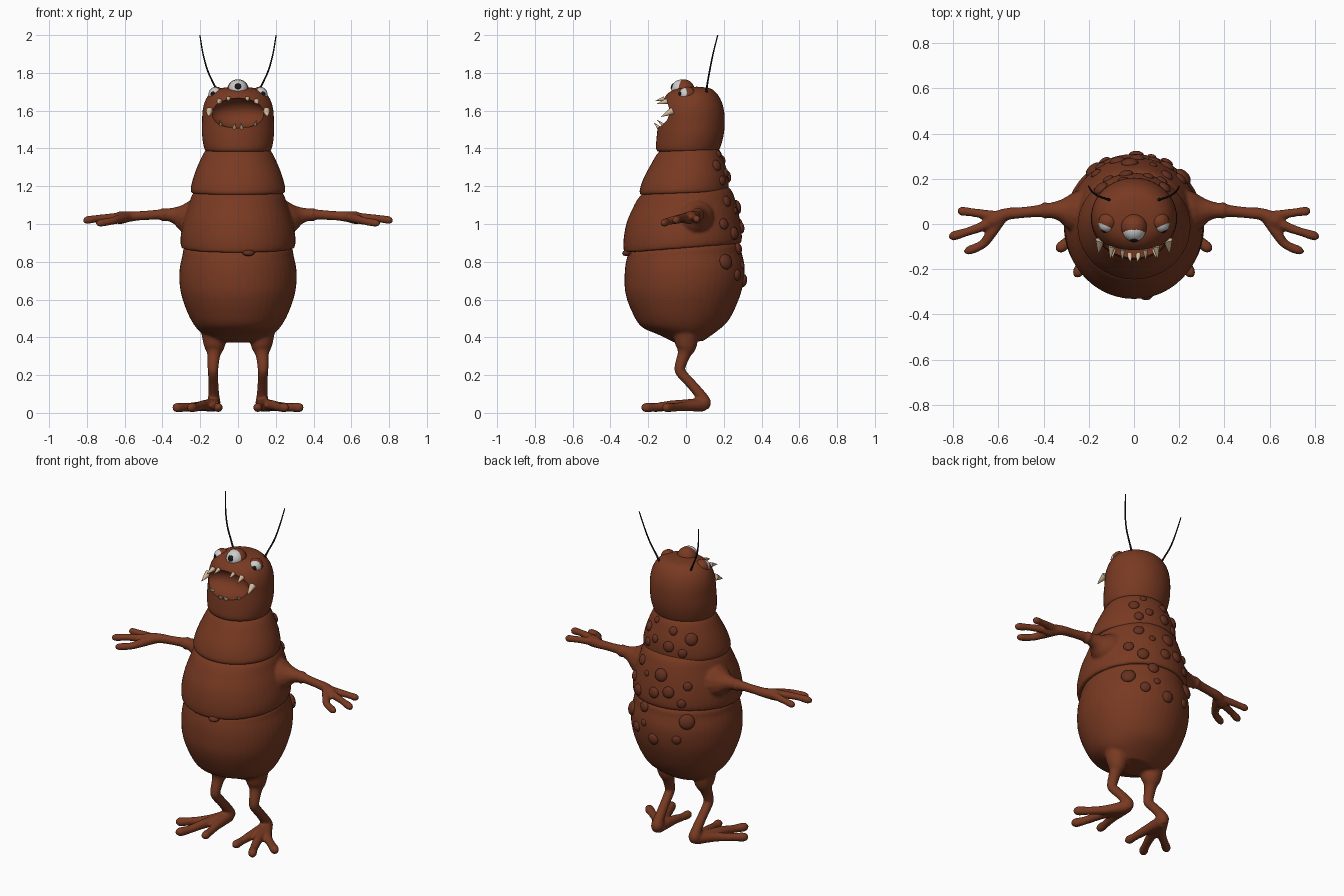
import bpy, bmesh, math
from mathutils import Vector, Quaternion

if "Cube" in bpy.data.objects:
    bpy.data.objects.remove(bpy.data.objects["Cube"])

def material(name, r, g, b):
    m = bpy.data.materials.new(name)
    m.diffuse_color = (r, g, b, 1)
    m.use_nodes = True
    m.node_tree.nodes["Principled BSDF"].inputs["Base Color"].default_value = m.diffuse_color
    return m

SKIN = material("skin", 0.19, 0.042, 0.016)
WART = material("wart", 0.13, 0.03, 0.014)
IVORY = material("ivory", 0.65, 0.48, 0.32)
WHITE = material("eye_white", 0.8, 0.8, 0.78)
BLACK = material("black", 0.01, 0.008, 0.008)

def spline(pts, n=5):
    """Catmull-Rom through tuples of any length."""
    out = []
    for i in range(len(pts) - 1):
        a, b, c, d = pts[max(i-1, 0)], pts[i], pts[i+1], pts[min(i+2, len(pts)-1)]
        for k in range(n):
            t = k / n
            out.append([0.5 * (2*q + (r-p)*t + (2*p-5*q+4*r-s)*t*t + (3*q-p-3*r+s)*t**3)
                        for p, q, r, s in zip(a, b, c, d)])
    return out + [list(pts[-1])]

def loft(bm, rings):
    """Skin closed rings of points and cap both ends."""
    vs = [[bm.verts.new(p) for p in ring] for ring in rings]
    n = len(vs[0])
    for a, b in zip(vs, vs[1:]):
        for i in range(n):
            bm.faces.new((a[i], a[(i+1) % n], b[(i+1) % n], b[i]))
    bm.faces.new(vs[0])
    bm.faces.new(vs[-1])

def segment(bm, rings, tilt, n=48):
    """Body ring rows: z, half width, front y, back y."""
    rows = []
    for z, rx, yf, yb in spline(rings):
        row = []
        for i in range(n):
            a = 2 * math.pi * i / n
            y = (yf + yb) / 2 + (yb - yf) / 2 * math.sin(a)
            row.append((rx * math.cos(a), y, z + tilt * y))
        rows.append(row)
    loft(bm, rows)

def tube(bm, pts, side=1, n=14):
    """Tapered tube, rows: x, y, z, radius."""
    path = spline(pts)
    cs = [Vector((p[0] * side, p[1], p[2])) for p in path]
    prev = q = None
    rows = []
    for i, c in enumerate(cs):
        t = (cs[min(i+1, len(cs)-1)] - cs[max(i-1, 0)]).normalized()
        q = t.to_track_quat('Z', 'Y') if prev is None else prev.rotation_difference(t) @ q
        prev = t
        r = max(path[i][3], 0.001)
        rows.append([c + q @ Vector((r * math.cos(2*math.pi*k/n), r * math.sin(2*math.pi*k/n), 0))
                     for k in range(n)])
    loft(bm, rows)

def finish(name, bm, mat, angle=60):
    bmesh.ops.recalc_face_normals(bm, faces=bm.faces)
    me = bpy.data.meshes.new(name)
    bm.to_mesh(me)
    bm.free()
    ob = bpy.data.objects.new(name, me)
    bpy.context.collection.objects.link(ob)
    me.materials.append(mat)
    shade(ob, angle)
    return ob

def shade(ob, angle=60):
    bpy.ops.object.select_all(action='DESELECT')
    bpy.context.view_layer.objects.active = ob
    ob.select_set(True)
    bpy.ops.object.shade_smooth_by_angle(angle=math.radians(angle))

def apply_all(ob):
    bpy.context.view_layer.objects.active = ob
    for m in list(ob.modifiers):
        bpy.ops.object.modifier_apply(modifier=m.name)

def fuse(ob, size=0.008):
    """Melt overlapping limbs and body into one skin."""
    m = ob.modifiers.new("fuse", 'REMESH')
    m.mode, m.voxel_size, m.use_smooth_shade = 'VOXEL', size, True
    s = ob.modifiers.new("soften", 'SMOOTH')
    s.factor, s.iterations = 0.5, 4
    apply_all(ob)
    shade(ob)

def ball(name, loc, r, mat, squash=1, normal=(0, 0, 1), seg=20):
    bm = bmesh.new()
    bmesh.ops.create_uvsphere(bm, u_segments=seg, v_segments=seg // 2, radius=r)
    ob = finish(name, bm, mat, 80)
    ob.location, ob.scale = loc, (1, 1, squash)
    ob.rotation_mode = 'QUATERNION'
    ob.rotation_quaternion = Vector(normal).to_track_quat('Z', 'Y')
    return ob

# Abdomen with legs and three-toed feet
bm = bmesh.new()
segment(bm, [(.375, .12, -.06, .09), (.42, .19, -.14, .16), (.47, .235, -.235, .22),
             (.55, .275, -.285, .265), (.65, .305, -.32, .30), (.75, .31, -.325, .31),
             (.83, .295, -.315, .295), (.88, .28, -.29, .28), (.93, .2, -.2, .2)], .06)
LEG = [(.125, 0, .42, .07), (.125, 0, .35, .055), (.128, -.01, .31, .036), (.132, -.03, .25, .03),
       (.132, -.028, .215, .028), (.13, .03, .15, .027), (.128, .08, .09, .03),
       (.128, .098, .05, .036), (.128, .1, .018, .018)]
TOES = [[(.2, 0, .035, .027), (.27, -.06, .03, .023), (.325, -.105, .028, .025), (.342, -.12, .026, .008)],
        [(.185, -.07, .04, .027), (.22, -.16, .03, .023), (.248, -.215, .028, .025), (.256, -.237, .026, .008)],
        [(.118, -.04, .038, .027), (.108, -.12, .03, .022), (.104, -.17, .028, .024), (.1, -.193, .026, .008)]]
for s in (1, -1):
    tube(bm, LEG, s)
    for toe in TOES:
        tube(bm, [(.13, .09, .042, .036)] + toe, s)
abdomen = finish("abdomen_and_legs", bm, SKIN)
fuse(abdomen)

# Lower chest with arms and three-fingered hands
bm = bmesh.new()
segment(bm, [(.9, .22, -.24, .22), (.873, .285, -.315, .28), (.89, .303, -.33, .295),
             (.95, .302, -.33, .293), (1.03, .285, -.315, .28), (1.1, .262, -.285, .263),
             (1.16, .24, -.25, .24), (1.2, .2, -.2, .2)], .08)
ARM = [(.22, .05, 1.03, .11), (.28, .055, 1.035, .083), (.33, .06, 1.045, .047), (.38, .06, 1.05, .033),
       (.395, .06, 1.05, .038), (.415, .058, 1.05, .028), (.5, .05, 1.045, .025),
       (.57, .042, 1.04, .028), (.63, .012, 1.032, .034), (.66, 0, 1.03, .015)]
FINGERS = [[(.66, .043, 1.035, .021), (.72, .052, 1.03, .019), (.765, .057, 1.025, .02), (.782, .058, 1.022, .007)],
           [(.67, -.01, 1.035, .022), (.74, -.035, 1.03, .019), (.8, -.053, 1.02, .021), (.82, -.058, 1.017, .007)],
           [(.635, -.045, 1.025, .024), (.67, -.09, 1.015, .02), (.73, -.117, 1.005, .02), (.752, -.126, 1.002, .007)]]
for s in (1, -1):
    tube(bm, ARM, s)
    for f in FINGERS:
        tube(bm, [(.585, .03, 1.037, .026)] + f, s)
chest = finish("lower_chest_and_arms", bm, SKIN)
fuse(chest)

# Upper chest
bm = bmesh.new()
segment(bm, [(1.2, .18, -.18, .17), (1.165, .235, -.23, .215), (1.185, .25, -.245, .225),
             (1.25, .235, -.225, .222), (1.32, .208, -.187, .203), (1.38, .178, -.15, .18),
             (1.42, .14, -.1, .14)], .04)
upper = finish("upper_chest", bm, SKIN)

# Head with hollowed mouth
bm = bmesh.new()
segment(bm, [(1.42, .13, -.1, .13), (1.388, .165, -.14, .168), (1.405, .18, -.158, .183),
             (1.47, .19, -.155, .2), (1.54, .19, -.147, .205), (1.6, .187, -.14, .2),
             (1.65, .174, -.125, .185), (1.69, .148, -.10, .16), (1.715, .105, -.06, .125),
             (1.725, .03, 0, .06)], .03)
head = finish("head", bm, SKIN)
cutter = ball("mouth_cutter", (0, -.13, 1.587), 1, SKIN, seg=40)
cutter.scale = (.15, .1, .08)
cutter.hide_render = True
cut = head.modifiers.new("mouth", 'BOOLEAN')
cut.operation, cut.object, cut.solver = 'DIFFERENCE', cutter, 'EXACT'
bpy.context.view_layer.update()
apply_all(head)
bpy.data.objects.remove(cutter)
shade(head, 40)

# Teeth: base, tip, radius
TEETH = [((.15, -.07, 1.6), (.157, -.132, 1.568), .02), ((.098, -.1, 1.65), (.105, -.155, 1.635), .015),
         ((.05, -.115, 1.665), (.052, -.16, 1.652), .012), ((.02, -.135, 1.5), (.015, -.168, 1.535), .013),
         ((.09, -.115, 1.52), (.096, -.152, 1.55), .01)]
bm = bmesh.new()
for s in (1, -1):
    for a, b, r in TEETH:
        mid = [(p + q) / 2 for p, q in zip(a, b)]
        tube(bm, [(*a, r), (*mid, r * .6), (*b, .001)], s, 10)
finish("teeth", bm, IVORY)

# Eyes: lid, eyeball and pupil
def eye(name, c, r, look):
    c, look = Vector(c), Vector(look).normalized()
    ball(name + "_lid", c, r, SKIN, seg=28)
    centre = c + look * r * .28
    ball(name + "_ball", centre, r * .88, WHITE, seg=28)
    ball(name + "_pupil", centre + look * r * .82, r * .3, BLACK, .4, look)

eye("middle_eye", (0, -.012, 1.708), .058, (0, -1, .35))
for s, label in ((1, "left"), (-1, "right")):
    eye(label + "_eye", (.115 * s, .01, 1.685), .042, (.45 * s, -1, .1))
    # Antenna
    bm = bmesh.new()
    tube(bm, [(.1, .105, 1.68, .007), (.125, .112, 1.735, .005), (.16, .125, 1.81, .0045),
              (.185, .143, 1.9, .004), (.202, .168, 2.0, .003)], s, 8)
    finish(label + "_antenna", bm, BLACK)

# Warts on the back: angle from straight back, height, radius
WARTS = [(-24, 1.37, .02), (14, 1.34, .025), (43, 1.3, .036), (9, 1.25, .032), (30, 1.22, .026),
         (-17, 1.27, .024), (-40, 1.31, .03), (-33, 1.23, .026), (-34, 1.12, .03), (4, 1.09, .038),
         (-18, 1.07, .018), (37, 1.04, .026), (15, 1.0, .034), (-3, .98, .032), (-46, 1.0, .03),
         (30, .94, .026), (-30, .95, .034), (-18, .87, .032), (10, .85, .034), (36, .83, .045),
         (-2, .7, .034), (25, .72, .027), (-46, .8, .042), (-28, .73, .03), (-15, .78, .02)]
bpy.context.view_layer.update()
for i, (deg, z, r) in enumerate(WARTS):
    a = math.radians(deg)
    out = Vector((-math.sin(a), math.cos(a), 0))
    hits = [ob.ray_cast(out + Vector((0, 0, z)), -out) for ob in (abdomen, chest, upper)]
    hits = [h for h in hits if h[0]]
    if hits:
        best = max(hits, key=lambda h: h[1].xy.length)
        ball(f"wart_{i + 1}", best[1], r, WART, .55, best[2], 16)
